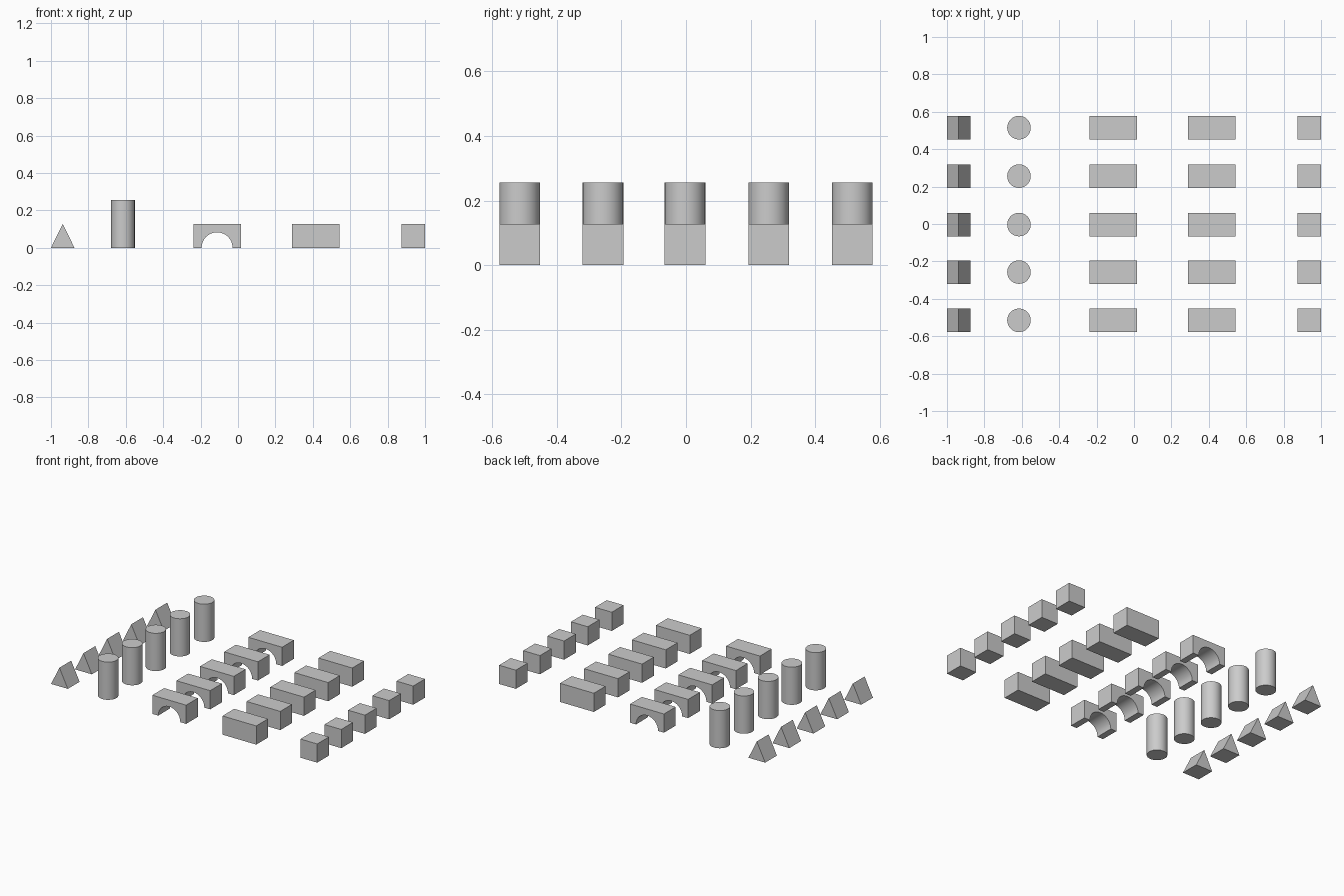
import bpy, bmesh, math

if "Cube" in bpy.data.objects:
    bpy.data.objects.remove(bpy.data.objects["Cube"])

ROWS = [-0.515, -0.257, -0.003, 0.256, 0.515]
DEPTH = 0.126


def prism(name, profile, x, y, depth=DEPTH):
    """Extrude an x-z profile along y, centred on (x, y)."""
    bm = bmesh.new()
    verts = [bm.verts.new((px, -depth / 2, pz)) for px, pz in profile]
    face = bm.faces.new(verts)
    new = bmesh.ops.extrude_face_region(bm, geom=[face])["geom"]
    bmesh.ops.translate(bm, vec=(0, depth, 0),
                        verts=[g for g in new if isinstance(g, bmesh.types.BMVert)])
    bmesh.ops.recalc_face_normals(bm, faces=bm.faces)
    mesh = bpy.data.meshes.new(name)
    bm.to_mesh(mesh)
    bm.free()
    ob = bpy.data.objects.new(name, mesh)
    bpy.context.collection.objects.link(ob)
    ob.location = (x, y, 0)
    return ob


def smooth(ob):
    bpy.ops.object.select_all(action="DESELECT")
    ob.select_set(True)
    bpy.context.view_layer.objects.active = ob
    bpy.ops.object.shade_smooth_by_angle(angle=math.radians(30))


def box(width, height):
    w = width / 2
    return [(-w, 0), (w, 0), (w, height), (-w, height)]


# Bridge outline: rectangle with a half-round opening
R, N = 0.083, 24
opening = [(-R * math.cos(math.pi * i / N), R * math.sin(math.pi * i / N))
           for i in range(N + 1)]
bridge = [(-0.127, 0)] + opening + [(0.127, 0), (0.127, 0.127), (-0.127, 0.127)]
triangle = [(-0.063, 0), (0.063, 0), (0, 0.127)]

for i, y in enumerate(ROWS, 1):
    # Triangular wedge
    prism(f"triangle_block_{i}", triangle, -0.937, y)

    # Round column
    bpy.ops.mesh.primitive_cylinder_add(vertices=32, radius=0.063, depth=0.256,
                                        location=(-0.615, y, 0.128))
    column = bpy.context.object
    column.name = f"column_block_{i}"
    smooth(column)

    # Arched bridge
    smooth(prism(f"arch_block_{i}", bridge, -0.112, y))

    # Long brick and small cube
    prism(f"brick_block_{i}", box(0.254, 0.127), 0.415, y)
    prism(f"cube_block_{i}", box(0.126, 0.127), 0.937, y)
